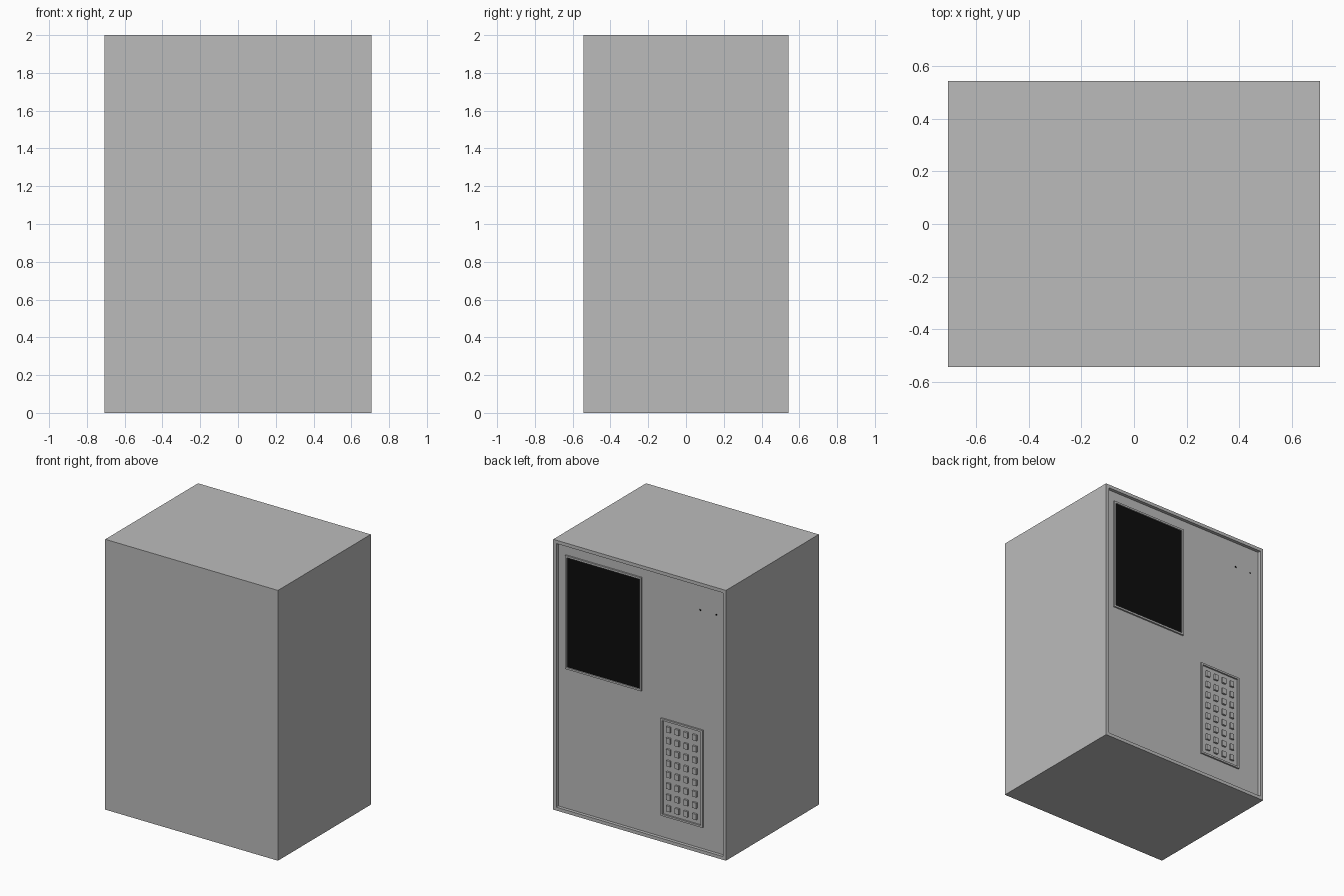
import bpy
import bmesh
from mathutils import Matrix, Vector

W, D, H = 1.414, 1.085, 2.0
RIM, DEPTH = 0.035, 0.024
PANEL = D / 2 - DEPTH          # y of the recessed back panel

old = bpy.data.objects.get("Cube")
if old:
    bpy.data.objects.remove(old, do_unlink=True)


def material(name, value):
    m = bpy.data.materials.new(name)
    m.use_nodes = True
    color = (value, value, value, 1)
    m.diffuse_color = color
    m.node_tree.nodes["Principled BSDF"].inputs["Base Color"].default_value = color
    return m


grey = material("cabinet grey", 0.5)
black = material("screen black", 0.004)


def finish(name, bm, mat):
    mesh = bpy.data.meshes.new(name)
    bm.to_mesh(mesh)
    bm.free()
    mesh.materials.append(mat)
    obj = bpy.data.objects.new(name, mesh)
    bpy.context.collection.objects.link(obj)
    return obj


def add_box(bm, x0, x1, y0, y1, z0, z1):
    size = Matrix.Diagonal((x1 - x0, y1 - y0, z1 - z0, 1))
    centre = Vector((x0 + x1, y0 + y1, z0 + z1)) / 2
    return bmesh.ops.create_cube(bm, size=1, matrix=Matrix.Translation(centre) @ size)


def add_frame(name, x0, x1, z0, z1, bar, height):
    """Rectangular moulding standing on the back panel."""
    bm = bmesh.new()
    y0, y1 = PANEL - 0.002, PANEL + height
    for a, b in ((x0, x0 + bar), (x1 - bar, x1)):
        add_box(bm, a, b, y0, y1, z0, z1)
    for a, b in ((z0, z0 + bar), (z1 - bar, z1)):
        add_box(bm, x0 + bar, x1 - bar, y0, y1, a, b)
    return finish(name, bm, grey)


# Cabinet with a recessed back panel
bm = bmesh.new()
add_box(bm, -W / 2, W / 2, -D / 2, D / 2, 0, H)
bm.normal_update()
back = max(bm.faces, key=lambda f: f.normal.y)
bmesh.ops.inset_region(bm, faces=[back], thickness=RIM)
walls = bmesh.ops.extrude_discrete_faces(bm, faces=[back])["faces"]
bmesh.ops.translate(bm, verts=walls[0].verts, vec=(0, -DEPTH, 0))
finish("cabinet", bm, grey)

# Screen and its frame
add_frame("screen_frame", -0.003, 0.62, 1.06, 1.90, 0.014, 0.012)
bm = bmesh.new()
add_box(bm, 0.011, 0.606, PANEL - 0.002, PANEL + 0.004, 1.074, 1.886)
finish("screen", bm, black)

# Keypad frame and its grid of keys
add_frame("keypad_frame", -0.505, -0.163, 0.184, 0.904, 0.014, 0.012)
bm = bmesh.new()
for col in range(4):
    for row in range(8):
        x = -0.332 + (col - 1.5) * 0.0715
        z = 0.542 + (row - 3.5) * 0.0835
        add_box(bm, x - 0.016, x + 0.016, PANEL - 0.002, PANEL + 0.014,
                z - 0.021, z + 0.021)
finish("keys", bm, grey)

# Two tiny indicator dots
for name, x in (("indicator_inner", -0.48), ("indicator_outer", -0.61)):
    bm = bmesh.new()
    add_box(bm, x - 0.005, x + 0.005, PANEL - 0.002, PANEL + 0.002, 1.78, 1.79)
    finish(name, bm, black)
